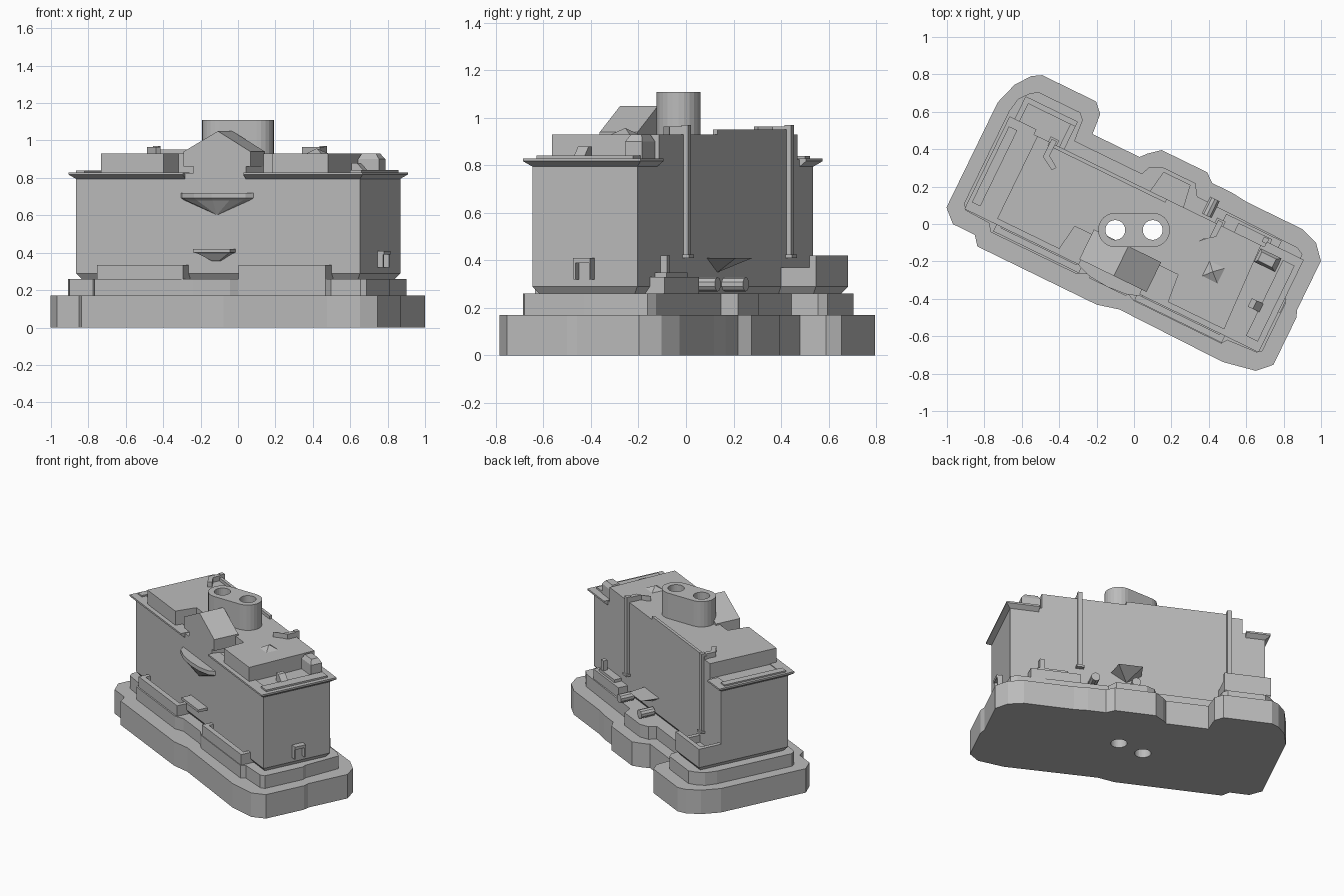
import bpy, bmesh
from math import radians, sin, cos, pi
from mathutils import Matrix, Vector

if "Cube" in bpy.data.objects:
    bpy.data.objects.remove(bpy.data.objects["Cube"])

stone = bpy.data.materials.new("stone_grey")
stone.use_nodes = True
stone.diffuse_color = (0.5, 0.5, 0.5, 1)
stone.node_tree.nodes["Principled BSDF"].inputs["Base Color"].default_value = (0.5, 0.5, 0.5, 1)

TURN = Matrix.Rotation(radians(-26), 4, 'Z')   # the building stands turned on its plot
FRONT, BACK, LEFT, RIGHT = -0.295, 0.196, -0.82, 0.87
GROUND, ROOF, TOP = 0.26, 0.83, 0.93


def finish(name, bm, turned=True):
    bmesh.ops.recalc_face_normals(bm, faces=bm.faces)
    if turned:
        bm.transform(TURN)
    mesh = bpy.data.meshes.new(name)
    bm.to_mesh(mesh)
    bm.free()
    mesh.materials.append(stone)
    ob = bpy.data.objects.new(name, mesh)
    bpy.context.collection.objects.link(ob)
    return ob


def loft(name, layers, turned=True):
    """Stack of matching outlines, each given as (points, height)."""
    bm = bmesh.new()
    rings = [[bm.verts.new((x, y, z)) for x, y in pts] for pts, z in layers]
    for a, b in zip(rings, rings[1:]):
        for i in range(len(a)):
            j = (i + 1) % len(a)
            bm.faces.new((a[i], a[j], b[j], b[i]))
    bm.faces.new(rings[0][::-1])
    bm.faces.new(rings[-1])
    return finish(name, bm, turned)


def slab(name, pts, z0, z1, turned=True):
    return loft(name, [(pts, z0), (pts, z1)], turned)


def rect(x0, x1, y0, y1):
    return [(x0, y0), (x1, y0), (x1, y1), (x0, y1)]


def box(name, x0, x1, y0, y1, z0, z1):
    return slab(name, rect(x0, x1, y0, y1), z0, z1)


def hull(name, pts):
    bm = bmesh.new()
    for p in pts:
        bm.verts.new(p)
    bmesh.ops.convex_hull(bm, input=bm.verts)
    return finish(name, bm)


# Plinth and terrace
plinth = slab("plinth", [
    (-.84, .47), (-.79, .5), (-.47, .5), (-.42, .45), (-.41, .335), (-.13, .335),
    (-.1, .37), (-.04, .42), (.23, .42), (.28, .38), (.4, .38), (.49, .37),
    (.82, .37), (.92, .335), (.985, .26), (.985, -.03), (1, -.07), (1, -.35),
    (.93, -.42), (.75, -.455), (.13, -.445), (.01, -.475), (-.7, -.475),
    (-.74, -.425), (-.87, -.425), (-.94, -.36), (-.94, .265), (-.9, .39)], 0, .17)
terrace = slab("terrace", [
    (-.81, .38), (-.77, .41), (-.52, .41), (-.49, .38), (-.48, .26), (-.08, .26),
    (-.06, .31), (0, .34), (.2, .34), (.24, .28), (.84, .27), (.88, .25),
    (.9, 0), (.915, -.03), (.915, -.31), (.89, -.33), (.72, -.34), (.7, -.37), (.18, -.37),
    (.12, -.345), (-.1, -.345), (-.16, -.375), (-.67, -.375),
    (-.7, -.335), (-.84, -.33), (-.865, -.3), (-.865, .25), (-.85, .33)], .17, GROUND)

# Main walls with a narrowed foot
m = .03
foot = rect(LEFT + m, RIGHT - m, FRONT + m, BACK - m)
wall = rect(LEFT, RIGHT, FRONT, BACK)
walls = loft("main_walls", [(foot, GROUND - .01), (wall, .29), (wall, ROOF - .005)])

# Raised roof with notches on both sides of the gable
raised_roof = slab("raised_roof", [
    (-.67, FRONT), (-.3, FRONT), (-.28, -.15), (-.15, -.15), (-.12, FRONT),
    (.19, FRONT), (.22, -.14), (.33, -.14), (.345, FRONT), (.68, FRONT),
    (.66, BACK), (-.67, BACK)], ROOF - .02, TOP)

# Flared cornice pieces
def cornice(name, x0, x1, y0, y1, w=0, e=0, s=0, n=0):
    f = .03
    small = rect(x0, x1, y0, y1)
    big = rect(x0 - f * w, x1 + f * e, y0 - f * s, y1 + f * n)
    loft(name, [(small, .795), (big, .818), (big, ROOF)])


cornice("cornice_front_right", LEFT, -.17, FRONT, FRONT + .05, w=1, s=1)
cornice("cornice_front_left", .19, RIGHT, FRONT, FRONT + .05, e=1, s=1)
cornice("cornice_left_end", RIGHT - .05, RIGHT, FRONT, BACK, e=1, s=1, n=1)
cornice("cornice_right_end", LEFT, LEFT + .05, FRONT, BACK, w=1, s=1, n=1)
cornice("cornice_back_left", .68, RIGHT, BACK - .05, BACK, e=1, n=1)
cornice("cornice_back_right", LEFT, -.69, BACK - .05, BACK, w=1, n=1)

# Low kerbs on the roof edges
box("kerb_left_end", .8, .87, FRONT + .02, BACK - .02, ROOF - .01, .842)
box("kerb_right_end", -.83, -.78, FRONT + .02, BACK - .02, ROOF - .01, .84)
box("back_parapet", -.6, .1, BACK - .02, BACK, TOP - .01, .952)

# Front gable
hull("front_gable", [(x, y, z) for y in (FRONT - .002, -.12)
                     for x, z in ((-.18, .86), (-.18, .94), (.025, 1.05), (.22, .94), (.22, .86))])

# Twin flue stack, square to the plot
cx, cy, r = .1, -.032, .092
stadium = [(s * cx + r * cos(a), cy + r * sin(a))
           for s, start in ((1, -pi / 2), (-1, pi / 2))
           for a in [start + pi * i / 12 for i in range(13)]]
stack = slab("flue_stack", stadium, TOP - .03, 1.11, False)

# Bore both flues down through everything
for x in (-cx, cx):
    ring = [(x + .053 * cos(2 * pi * i / 24), cy + .053 * sin(2 * pi * i / 24)) for i in range(24)]
    bore = slab("flue_bore", ring, -.1, 1.3, False)
    bore.hide_render = True
    for ob in (plinth, terrace, walls, raised_roof, stack):
        cut = ob.modifiers.new("bore", 'BOOLEAN')
        cut.object, cut.solver = bore, 'EXACT'
        bpy.context.view_layer.objects.active = ob
        bpy.ops.object.modifier_apply(modifier=cut.name)
    bpy.data.objects.remove(bore)

# Front oriel brackets: half-round ledges tapering down to the wall
def ledge(name, c, half, depth, z_tip, z_low, z_top):
    arc = [(c - half * cos(pi * i / 6), FRONT - depth * sin(pi * i / 6)) for i in range(7)]
    inner = [(c + (x - c) * .9, FRONT + (y - FRONT) * .8) for x, y in arc]
    tip = [(c + (x - c) * .04, FRONT + (y - FRONT) * .1) for x, y in arc]
    loft(name, [(tip, z_tip), (inner, z_low), (arc, z_low + .012), (arc, z_top)])


ledge("large_oriel", .02, .215, .07, .605, .68, .72)
mid = rect(-.09, .13, FRONT - .07, FRONT + .01)
loft("small_ledge", [(rect(0, .04, FRONT - .02, FRONT + .01), .355),
                     (rect(-.07, .11, FRONT - .05, FRONT + .01), .395), (mid, .402), (mid, .42)])

# Front terrace walls
for side, x0, x1 in (("right", -.66, -.15), ("left", .18, .7)):
    box(side + "_terrace_wall", x0, x1, -.365, -.33, GROUND - .01, .335)
    for k, x in enumerate((x0, x1 - .03)):
        box(f"{side}_terrace_return_{k}", x, x + .03, -.34, FRONT + .02, GROUND - .01, .335)

# Low wing at the back: floor and parapets
wx0, wx1, wy = LEFT, -.51, .36
wing = rect(wx0, wx1, BACK - .02, wy)
loft("wing_floor", [(rect(wx0 + m, wx1 - m, BACK - .02, wy - m), GROUND - .01), (wing, .29), (wing, .32)])
box("wing_back_wall", wx0, wx1, wy - .03, wy, .3, .42)
box("wing_outer_wall", wx0, wx0 + .03, BACK, wy, .3, .42)
box("wing_inner_wall", wx1 - .03, wx1, BACK, wy, .3, .37)

# Back downpipes bending over the roof
for k, (x, bend) in enumerate(((-.58, .06), (.41, -.06))):
    box(f"downpipe_{k}", x - .015, x + .015, BACK - .01, BACK + .02, .42, .97)
    box(f"downpipe_foot_{k}", x - .025, x + .025, BACK - .01, BACK + .03, .41, .425)
    slab(f"pipe_bend_{k}", [(x - .015, BACK), (x + .015, BACK), (x + .015, .13),
                            (x + bend + .015, .09), (x + bend, .065), (x - .015, .11)], TOP - .01, .965)

# Back bracket and yard equipment
hull("back_bracket", [(0, BACK, .41), (.2, BACK, .41), (.02, .32, .41), (.18, .32, .41), (.1, BACK, .35)])
box("yard_tank", .42, .75, BACK - .02, .265, GROUND - .01, .33)
box("yard_tank_lid", .5, .7, BACK - .02, .25, .32, .35)
box("yard_post", .655, .685, .215, .245, .3, .42)
for k, x in enumerate((.33, .06)):
    bm = bmesh.new()
    bmesh.ops.create_cone(bm, cap_ends=True, segments=10, radius1=.03, radius2=.03, depth=.1,
                          matrix=Matrix.Translation((x, .26, .3)) @ Matrix.Rotation(pi / 2, 4, 'X'))
    finish(f"yard_drum_{k}", bm)

# Hooded outlet on the left end
box("outlet_hood", RIGHT - .01, .91, -.085, -.005, .39, .41)
for k, y in enumerate((-.085, -.013)):
    box(f"outlet_leg_{k}", RIGHT - .01, .905, y, y + .008, .32, .4)

# Roof fittings
hull("roof_pyramid", [(.45, -.09, TOP), (.54, -.09, TOP), (.54, 0, TOP), (.45, 0, TOP), (.49, -.045, .958)])
loft("roof_vent", [(rect(.665, .79, .1, .18), ROOF - .01), (rect(.665, .79, .1, .18), .9),
                   (rect(.68, .765, .115, .165), .93)])
hull("roof_wedge", [(x, y, z) for y in (-.13, -.08)
                    for x, z in ((.74, ROOF - .01), (.83, ROOF - .01), (.74, .88), (.77, .88))])
